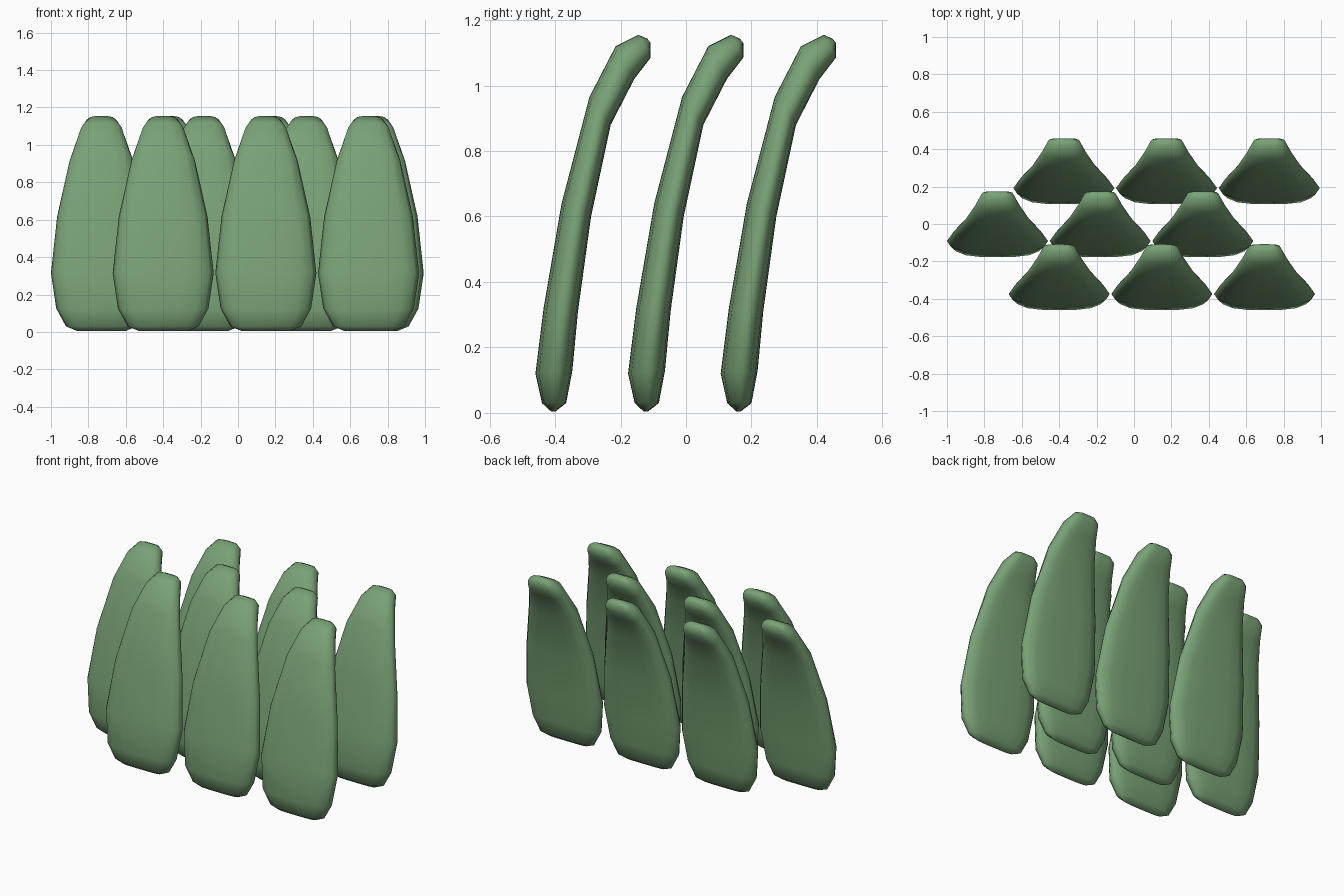
import bpy, bmesh
from mathutils import Vector

if "Cube" in bpy.data.objects:
    bpy.data.objects.remove(bpy.data.objects["Cube"])

# Leaf-green material
green = bpy.data.materials.new("scale_green")
green.diffuse_color = (0.19, 0.36, 0.18, 1)
green.use_nodes = True
green.node_tree.nodes["Principled BSDF"].inputs["Base Color"].default_value = green.diffuse_color

# Stations up the scale: half width, front (y, z), back (y, z)
STATIONS = [
    (0.13, (-0.130, 0.005), (-0.115, 0.005)),
    (0.19, (-0.157, 0.030), (-0.083, 0.030)),
    (0.242, (-0.177, 0.120), (-0.064, 0.130)),
    (0.27, (-0.152, 0.320), (-0.047, 0.310)),
    (0.237, (-0.097, 0.640), (-0.007, 0.600)),
    (0.17, (-0.012, 0.965), (0.053, 0.880)),
    (0.118, (0.068, 1.120), (0.125, 1.020)),
    (0.085, (0.138, 1.155), (0.175, 1.085)),
    (0.05, (0.165, 1.143), (0.175, 1.130)),
]
# Half of the rounded cross-section: (across, depth from front to back)
HALF = [(0, 0), (0.38, 0.01), (0.7, 0.09), (0.92, 0.28),
        (1, 0.58), (0.92, 0.82), (0.7, 0.95), (0.38, 0.99), (0, 1)]
SECTION = HALF + [(-u, t) for u, t in HALF[-2:0:-1]]


def scale_mesh():
    """Loft one curved scale through its stations."""
    bm = bmesh.new()
    rings = []
    for w, f, b in STATIONS:
        front, back = Vector((0, *f)), Vector((0, *b))
        rings.append([bm.verts.new(front.lerp(back, t) + Vector((u * w, 0, 0)))
                      for u, t in SECTION])
    n = len(SECTION)
    for a, b in zip(rings, rings[1:]):
        for i in range(n):
            j = (i + 1) % n
            bm.faces.new((a[i], a[j], b[j], b[i]))
    bm.faces.new(rings[0][::-1])
    bm.faces.new(rings[-1])
    bmesh.ops.recalc_face_normals(bm, faces=bm.faces)
    for face in bm.faces:
        face.smooth = True
    me = bpy.data.meshes.new("scale")
    bm.to_mesh(me)
    bm.free()
    me.materials.append(green)
    return me


# Three staggered rows of three scales
mesh = scale_mesh()
for row, first_x, y in (("front", -0.40, -0.283), ("middle", -0.73, 0), ("back", -0.375, 0.283)):
    for k in range(3):
        ob = bpy.data.objects.new(f"{row}_scale_{k + 1}", mesh)
        ob.location = (first_x + 0.549 * k, y, 0)
        bpy.context.collection.objects.link(ob)
